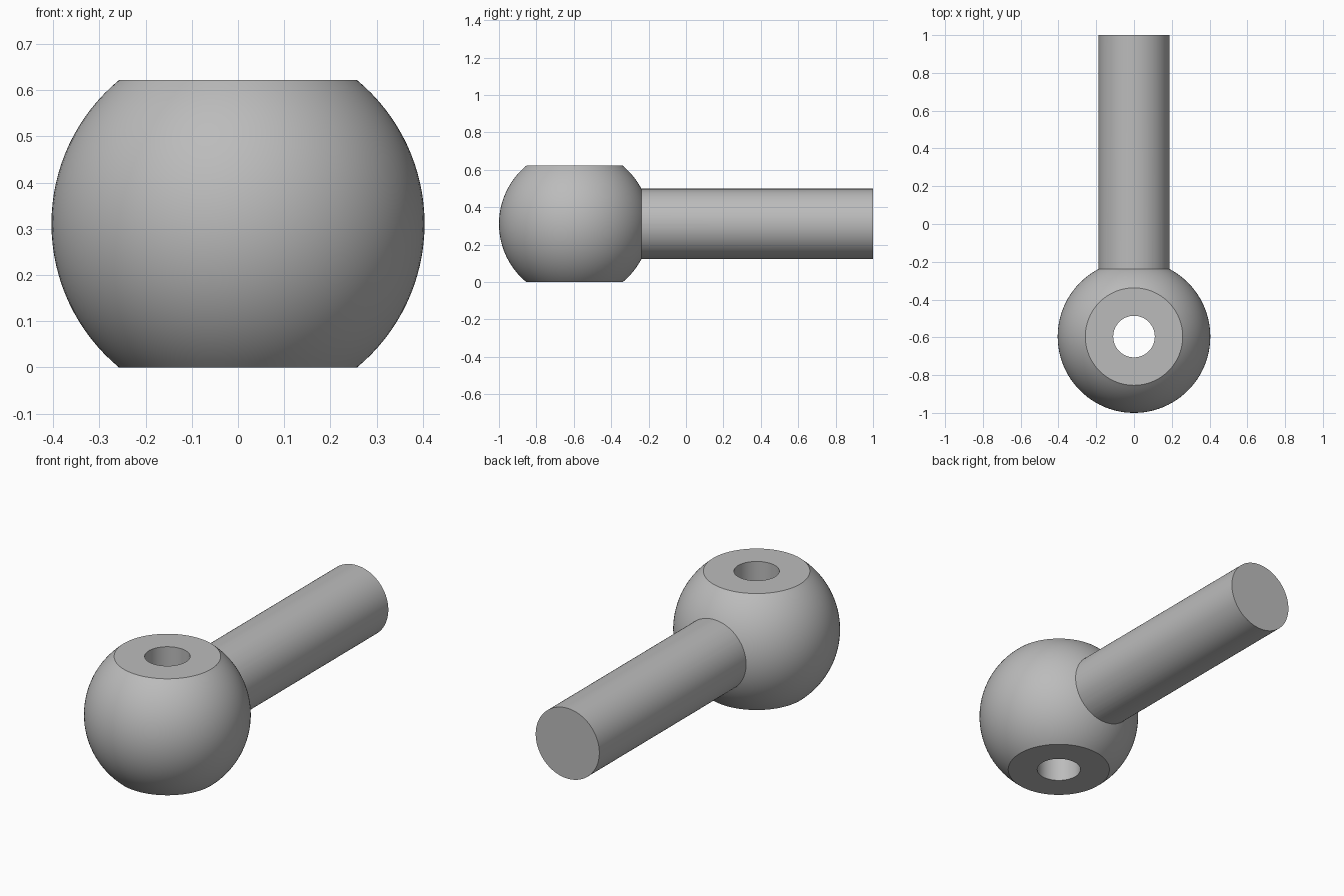
import bpy
import bmesh
import math
from mathutils import Matrix, Vector

default = bpy.data.objects.get("Cube")
if default:
    bpy.data.objects.remove(default, do_unlink=True)

BALL_R, HALF_H, HOLE_R = 0.404, 0.311, 0.11
ROD_R, ROD_START, ROD_END = 0.188, -0.35, 1.0
BALL_Y = BALL_R - 1

grey = bpy.data.materials.new("plain grey")
grey.use_nodes = True
colour = (0.5, 0.5, 0.5, 1)
grey.diffuse_color = colour
grey.node_tree.nodes["Principled BSDF"].inputs["Base Color"].default_value = colour


def make_object(name, bm):
    bmesh.ops.recalc_face_normals(bm, faces=bm.faces)
    mesh = bpy.data.meshes.new(name)
    bm.to_mesh(mesh)
    bm.free()
    obj = bpy.data.objects.new(name, mesh)
    bpy.context.collection.objects.link(obj)
    mesh.materials.append(grey)
    return obj


# Ball with flat top and bottom and a through hole, as one turned profile
bm = bmesh.new()
limit = math.asin(HALF_H / BALL_R)
steps = 32
profile = [(HOLE_R, -HALF_H)]
for i in range(steps + 1):
    a = limit * (2 * i / steps - 1)
    profile.append((BALL_R * math.cos(a), BALL_R * math.sin(a)))
profile.append((HOLE_R, HALF_H))
verts = [bm.verts.new((r, BALL_Y, z + HALF_H)) for r, z in profile]
edges = [bm.edges.new((v, verts[(i + 1) % len(verts)])) for i, v in enumerate(verts)]
bmesh.ops.spin(bm, geom=verts + edges, cent=(0, BALL_Y, 0), axis=(0, 0, 1),
               angle=math.tau, steps=96, use_merge=True)
bmesh.ops.remove_doubles(bm, verts=bm.verts, dist=0.0001)
ball = make_object("ball_with_rod", bm)

# Straight rod running back from the ball
bm = bmesh.new()
place = Matrix.Translation(Vector((0, (ROD_START + ROD_END) / 2, HALF_H)))
bmesh.ops.create_cone(bm, cap_ends=True, segments=96, radius1=ROD_R, radius2=ROD_R,
                      depth=ROD_END - ROD_START,
                      matrix=place @ Matrix.Rotation(math.pi / 2, 4, "X"))
rod = make_object("rod", bm)

# Weld the rod to the ball
union = ball.modifiers.new("weld_rod", "BOOLEAN")
union.operation = "UNION"
union.solver = "EXACT"
union.object = rod
bpy.ops.object.select_all(action="DESELECT")
bpy.context.view_layer.objects.active = ball
ball.select_set(True)
bpy.ops.object.modifier_apply(modifier=union.name)
bpy.data.objects.remove(rod, do_unlink=True)
bpy.ops.object.shade_smooth_by_angle(angle=math.radians(30))
